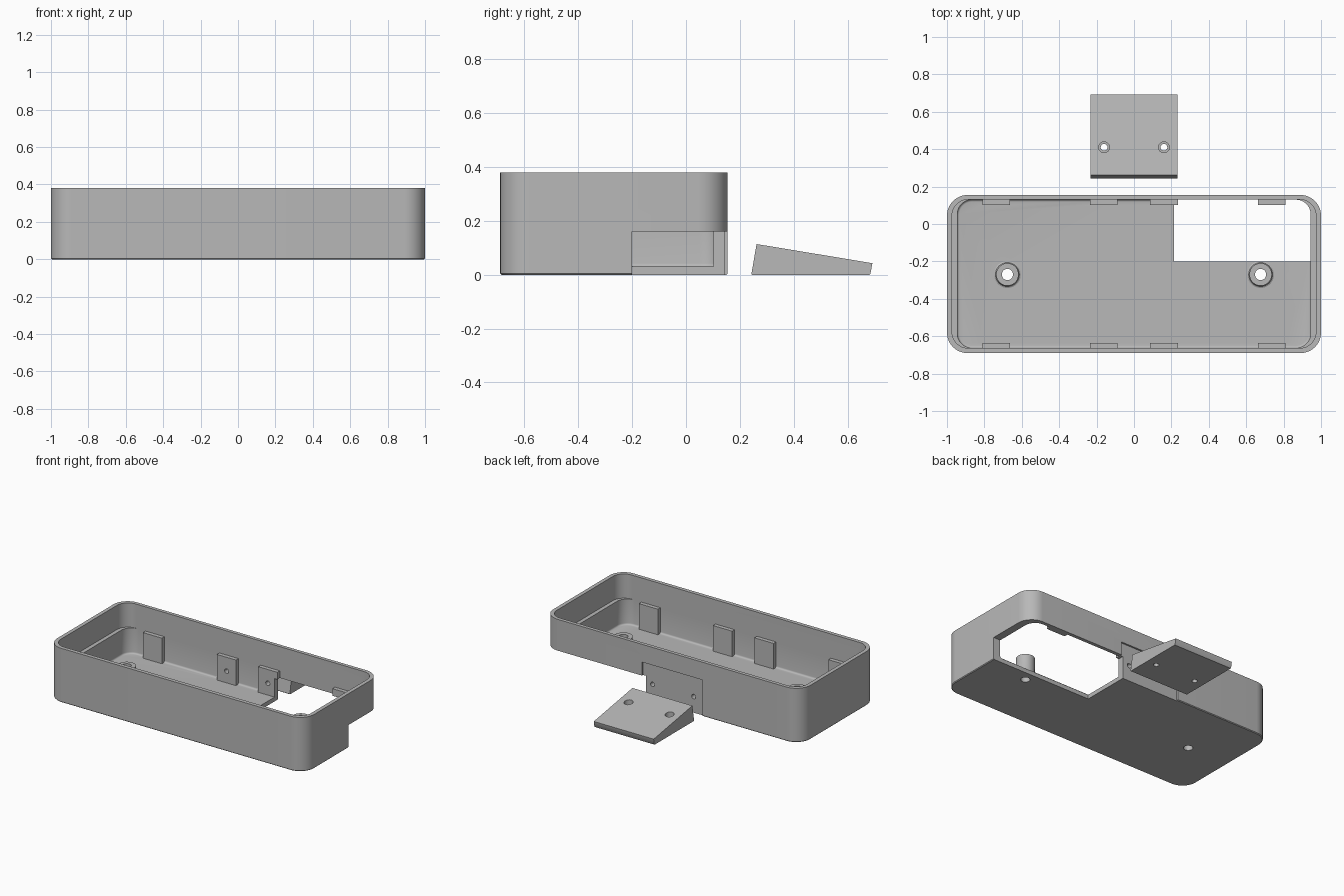
import bpy, bmesh, math
from mathutils import Vector

if "Cube" in bpy.data.objects:
    bpy.data.objects.remove(bpy.data.objects["Cube"])

grey = bpy.data.materials.new("light grey plastic")
grey.diffuse_color = (0.48, 0.48, 0.48, 1)
grey.use_nodes = True
grey.node_tree.nodes["Principled BSDF"].inputs["Base Color"].default_value = grey.diffuse_color


def finish(bm, name):
    bmesh.ops.recalc_face_normals(bm, faces=bm.faces)
    me = bpy.data.meshes.new(name)
    bm.to_mesh(me)
    bm.free()
    ob = bpy.data.objects.new(name, me)
    me.materials.append(grey)
    bpy.context.collection.objects.link(ob)
    return ob


def prism(name, pts, vec):
    """Extrude a closed outline of 3D points along vec."""
    bm = bmesh.new()
    f = bm.faces.new([bm.verts.new(p) for p in pts])
    r = bmesh.ops.extrude_face_region(bm, geom=[f])
    bmesh.ops.translate(bm, vec=Vector(vec),
                        verts=[v for v in r["geom"] if isinstance(v, bmesh.types.BMVert)])
    return finish(bm, name)


def box(name, x0, x1, y0, y1, z0, z1):
    return prism(name, [(x0, y0, z0), (x1, y0, z0), (x1, y1, z0), (x0, y1, z0)], (0, 0, z1 - z0))


def rounded(name, hx, y0, y1, z0, z1, r, foot=0.0, steps=2):
    """Rounded rectangle block whose bottom edge is eased by foot."""
    rings = [(foot * (1 - math.sin(a)), foot * (1 - math.cos(a)))
             for a in (math.pi / 2 * i / steps for i in range(steps + 1))] if foot else [(0, 0)]
    rings.append((0, z1 - z0))
    bm = bmesh.new()
    loops = []
    for inset, dz in rings:
        loop = []
        for k, (cx, cy) in enumerate([(hx - r, y1 - r), (r - hx, y1 - r), (r - hx, y0 + r), (hx - r, y0 + r)]):
            for i in range(13):
                a = math.pi / 2 * (k + i / 12)
                loop.append(bm.verts.new((cx + (r - inset) * math.cos(a),
                                          cy + (r - inset) * math.sin(a), z0 + dz)))
        loops.append(loop)
    for a, b in zip(loops, loops[1:]):
        for i in range(len(a)):
            j = (i + 1) % len(a)
            bm.faces.new((a[i], a[j], b[j], b[i]))
    bm.faces.new(loops[0])
    bm.faces.new(loops[-1])
    return finish(bm, name)


def turned(name, profile, origin, n=40, along_y=False):
    """Solid of revolution from (radius, height) pairs."""
    bm = bmesh.new()
    ox, oy, oz = origin
    loops = []
    for r, h in profile:
        loop = []
        for i in range(n):
            a = 2 * math.pi * i / n
            c, s = r * math.cos(a), r * math.sin(a)
            loop.append(bm.verts.new((ox + c, oy + h, oz + s) if along_y else (ox + c, oy + s, oz + h)))
        loops.append(loop)
    for a, b in zip(loops, loops[1:]):
        for i in range(n):
            j = (i + 1) % n
            bm.faces.new((a[i], a[j], b[j], b[i]))
    bm.faces.new(loops[0])
    bm.faces.new(loops[-1])
    return finish(bm, name)


def combine(target, tool, op):
    m = target.modifiers.new("cut", 'BOOLEAN')
    m.operation, m.solver, m.object = op, 'EXACT', tool
    bpy.context.view_layer.objects.active = target
    bpy.ops.object.modifier_apply(modifier=m.name)
    bpy.data.objects.remove(tool)


def smooth(ob):
    bpy.ops.object.select_all(action='DESELECT')
    ob.select_set(True)
    bpy.context.view_layer.objects.active = ob
    bpy.ops.object.shade_smooth_by_angle(angle=math.radians(35))


# Tray shell with a ledge at both ends
tray = rounded("tray", 1.0, -0.69, 0.155, 0, 0.38, 0.11, 0.005, 1)
combine(tray, rounded("upper_cavity", 0.973, -0.663, 0.13, 0.21, 0.5, 0.085), 'DIFFERENCE')
combine(tray, rounded("lower_cavity", 0.945, -0.663, 0.13, 0.03, 0.3, 0.08, 0.012, 4), 'DIFFERENCE')

# Clip tabs along both long walls
for x in (-0.737, -0.162, 0.16, 0.737):
    for y0, y1 in ((-0.675, -0.635), (0.102, 0.142)):
        combine(tray, box("tab", x - 0.074, x + 0.074, y0, y1, 0.02, 0.21), 'UNION')

# Screw posts with a flared base
for x in (-0.677, 0.677):
    combine(tray, turned("post", [(0.072, 0.02), (0.072, 0.031), (0.064, 0.035), (0.06, 0.043), (0.06, 0.155)],
                         (x, -0.27, 0)), 'UNION')
    combine(tray, turned("bore", [(0.03, -0.1), (0.03, 0.3)], (x, -0.27, 0)), 'DIFFERENCE')

# Back recess for the wedge, its screw holes, and the open corner notch
combine(tray, box("recess", -0.235, 0.235, 0.143, 0.3, -0.1, 0.255), 'DIFFERENCE')
for x in (-0.16, 0.16):
    combine(tray, turned("hole", [(0.016, 0), (0.016, 0.3)], (x, 0, 0.113), 24, True), 'DIFFERENCE')
combine(tray, box("notch", 0.213, 1.2, -0.2, 0.4, -0.1, 0.16), 'DIFFERENCE')
smooth(tray)

# Separate wedge with countersunk screw holes
wedge = prism("wedge", [(-0.233, 0.243, 0.003), (-0.233, 0.262, 0.114), (-0.233, 0.692, 0.043),
                        (-0.233, 0.685, 0.004), (-0.233, 0.681, 0), (-0.233, 0.246, 0)], (0.466, 0, 0))
for x in (-0.16, 0.16):
    combine(wedge, turned("screw_hole", [(0.018, -0.1), (0.018, 0.055), (0.029, 0.055), (0.029, 0.3)],
                          (x, 0.41, 0)), 'DIFFERENCE')
smooth(wedge)
